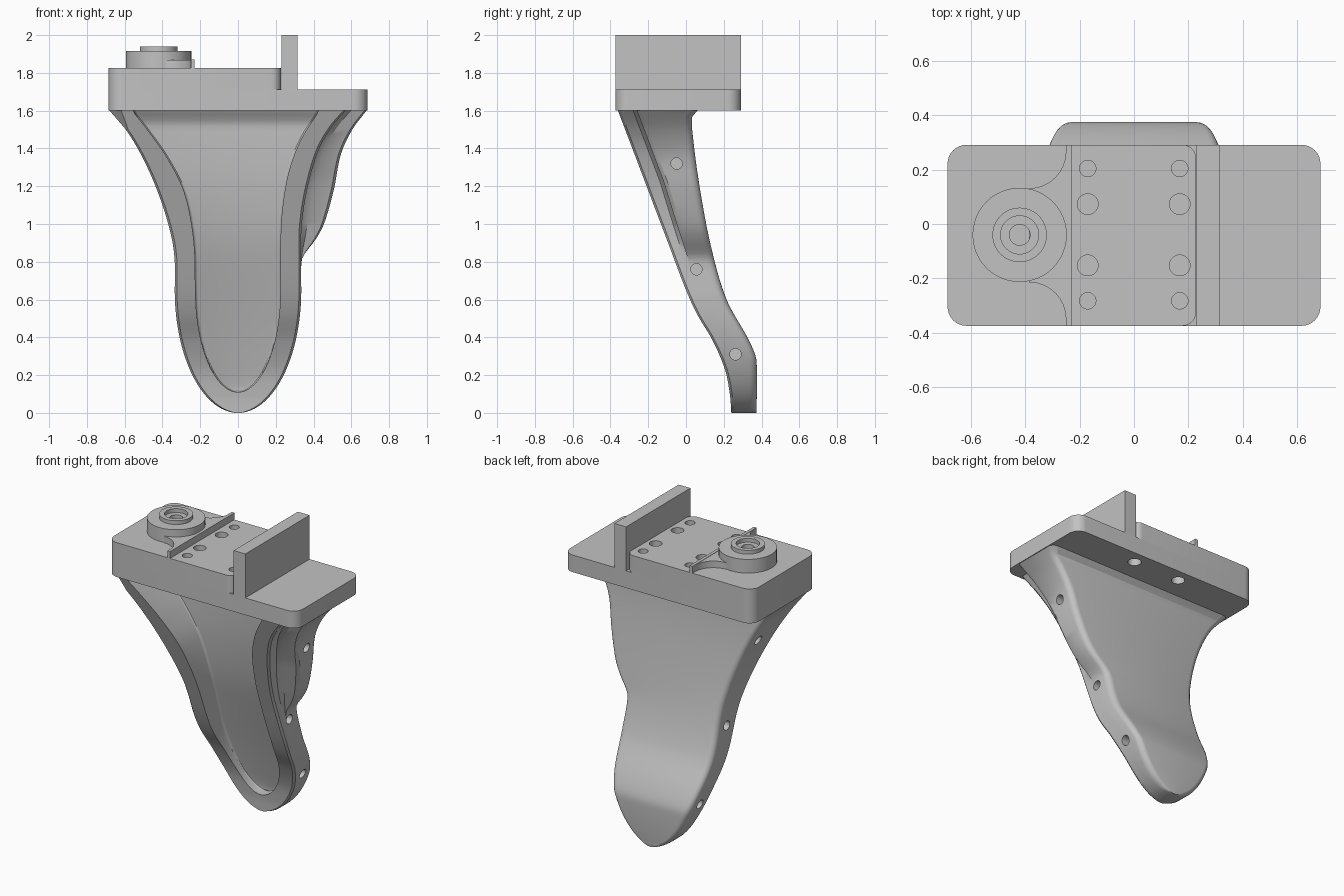
import bpy, bmesh, math
from mathutils import Matrix, Vector

if "Cube" in bpy.data.objects:
    bpy.data.objects.remove(bpy.data.objects["Cube"], do_unlink=True)

grey = bpy.data.materials.new("plain grey")
grey.use_nodes = True
grey.diffuse_color = (0.54, 0.54, 0.54, 1)
grey.node_tree.nodes["Principled BSDF"].inputs["Base Color"].default_value = (0.54, 0.54, 0.54, 1)


def make(name, bm):
    bmesh.ops.remove_doubles(bm, verts=bm.verts, dist=1e-5)
    bmesh.ops.recalc_face_normals(bm, faces=bm.faces)
    mesh = bpy.data.meshes.new(name)
    bm.to_mesh(mesh)
    bm.free()
    mesh.materials.append(grey)
    ob = bpy.data.objects.new(name, mesh)
    bpy.context.scene.collection.objects.link(ob)
    return ob


def activate(ob):
    bpy.ops.object.select_all(action='DESELECT')
    ob.select_set(True)
    bpy.context.view_layer.objects.active = ob


def smooth(ob):
    activate(ob)
    bpy.ops.object.shade_smooth_by_angle(angle=math.radians(32))


def cut(ob, cutter):
    activate(ob)
    mod = ob.modifiers.new("cut", 'BOOLEAN')
    mod.operation = 'DIFFERENCE'
    mod.solver = 'EXACT'
    mod.object = cutter
    bpy.ops.object.modifier_apply(modifier=mod.name)
    bpy.data.objects.remove(cutter, do_unlink=True)


def loft(name, rings):
    bm = bmesh.new()
    rows = [[bm.verts.new(p) for p in ring] for ring in rings]
    n = len(rows[0])
    for a, b in zip(rows, rows[1:]):
        for i in range(n):
            j = (i + 1) % n
            bm.faces.new((a[i], a[j], b[j], b[i]))
    bm.faces.new(rows[0][::-1])
    bm.faces.new(rows[-1])
    return make(name, bm)


def prism(name, pts, z0, z1):
    return loft(name, [[(x, y, z) for x, y in pts] for z in (z0, z1)])


def arc(cx, cy, r, a0, a1, n=8):
    return [(cx + r * math.cos(math.radians(a0 + (a1 - a0) * i / n)),
             cy + r * math.sin(math.radians(a0 + (a1 - a0) * i / n))) for i in range(n + 1)]


def rounded(x0, x1, y0, y1, rl, rr):
    return (arc(x0 + rl, y0 + rl, rl, 180, 270) + arc(x1 - rr, y0 + rr, rr, 270, 360)
            + arc(x1 - rr, y1 - rr, rr, 0, 90) + arc(x0 + rl, y1 - rl, rl, 90, 180))


def cylinders(name, items):
    # each item: centre, radius, length, axis
    bm = bmesh.new()
    for centre, r, length, axis in items:
        m = Matrix.Translation(centre)
        if axis == 'X':
            m = m @ Matrix.Rotation(math.pi / 2, 4, 'Y')
        bmesh.ops.create_cone(bm, cap_ends=True, segments=32, radius1=r, radius2=r,
                              depth=length, matrix=m)
    return make(name, bm)


def curve(table, z):
    # smooth interpolation of (z, value) pairs
    k = len(table) - 1
    z = min(max(z, table[0][0]), table[k][0])
    i = next(i for i in range(k) if z <= table[i + 1][0])

    def slope(j):
        a, b = table[max(j - 1, 0)], table[min(j + 1, k)]
        return (b[1] - a[1]) / (b[0] - a[0])
    (z0, v0), (z1, v1) = table[i], table[i + 1]
    h = z1 - z0
    t = (z - z0) / h
    return ((2 * t**3 - 3 * t**2 + 1) * v0 + (t**3 - 2 * t**2 + t) * h * slope(i)
            + (3 * t**2 - 2 * t**3) * v1 + (t**3 - t**2) * h * slope(i + 1))


# Support leg profiles against height
FRONT = [(0, .24), (.1, .232), (.23, .206), (.385, .14), (.52, .06), (.65, 0), (.9, -.095), (1.6, -.36)]
BACK = [(0, .374), (.27, .374), (.32, .362), (.4, .325), (.6, .215), (.87, .135), (1.18, .075),
        (1.45, .038), (1.57, .033), (1.6, .06)]
FLOOR = [(.1, .3), (.3, .235), (.75, .1), (.95, .047), (1.2, .002), (1.5, -.035), (1.54, -.042), (1.6, -.095)]
LEFT = [(.65, .335), (.8, .335), (.92, .35), (1.1, .4), (1.3, .48), (1.48, .58), (1.6, .68)]
RIGHT = [(.65, .335), (.83, .334), (1, .338), (1.2, .37), (1.4, .43), (1.52, .5), (1.6, .57)]
BULGE = [(.78, .335), (.82, .34), (.86, .366), (.92, .412), (1, .455), (1.18, .507), (1.37, .545),
         (1.5, .605), (1.6, .68)]
POCKET_L = [(.65, .225), (.92, .235), (1.17, .285), (1.35, .375), (1.5, .48), (1.6, .56)]
POCKET_R = [(.65, .225), (.9, .225), (1.08, .235), (1.28, .27), (1.45, .335), (1.6, .43)]


def half_width(table, z, low):
    if z >= .65:
        return curve(table, z)
    return table[0][1] * math.sqrt(max(1 - ((.65 - z) / (.65 - low))**2, .003))


def bulge_width(z):
    return curve(BULGE, z) if z > .78 else half_width(RIGHT, z, 0)


def leg_ring(z):
    f, b = curve(FRONT, z), curve(BACK, z)
    left, right = half_width(LEFT, z, 0), half_width(RIGHT, z, 0)
    bulge = max(bulge_width(z), right)
    out = bulge - right
    step = f + min(.1, (b - f) * .35)
    r = min(.04, left * .4)
    c = min(.012, left * .2)
    # the left front edge narrows into the rounded plate corner
    cl = c + .05 * max(0, (z - 1.5) / .1)
    pts = [(-left, f + cl), (cl - left, f), (right - c, f), (right, f + c), (right, step - .02),
           (right + .25 * out, step), (bulge - .1 * out, step), (bulge, step + .02)]
    pts += arc(bulge - r, b - r, r, 0, 90, 5) + arc(r - left, b - r, r, 90, 180, 5)
    return [(x, y, z) for x, y in pts]


def pocket_ring(z):
    floor = curve(FLOOR, z)
    f = curve(FRONT, z) - .1
    left, right = half_width(POCKET_L, z, .11), half_width(POCKET_R, z, .11)
    r = min(.015, left * .4)
    pts = [(-left, f), (right, f)] + arc(right - r, floor - r, r, 0, 90, 3)
    pts += arc(r - left, floor - r, r, 90, 180, 3)
    return [(x, y, z) for x, y in pts]


N = 72
leg = loft("support_leg", [leg_ring(1.6 * (i / N)**1.5) for i in range(N + 1)])
pocket = loft("pocket_cutter", [pocket_ring(.11 + 1.5 * (i / N)**1.5) for i in range(N + 1)])
cut(leg, pocket)

# Side screw holes on both edges of the leg
screws = []
for y, z in ((-.05, 1.32), (.055, .76), (.262, .31)):
    screws.append((Vector((bulge_width(z), y, z)), .03, .16, 'X'))
    screws.append((Vector((-half_width(LEFT, z, 0), y, z)), .03, .16, 'X'))
cut(leg, cylinders("screw_cutter", screws))
smooth(leg)

# Two-level mounting plate with through holes, blind holes and counterbores below
Y0, Y1 = -.374, .291
base = prism("base_plate", rounded(-.685, .685, Y0, Y1, .07, .07), 1.6, 1.712)
deck = prism("raised_deck", rounded(-.685, .228, Y0, Y1, .07, .05), 1.712, 1.825)
for plate in (base, deck):
    holes = []
    for x in (-.17, .168):
        for y in (-.282, .204):
            holes.append((Vector((x, y, 1.75)), .03, .22, 'Z'))
            holes.append((Vector((x, y, 1.6)), .04, .1, 'Z'))
        for y in (-.152, .073):
            holes.append((Vector((x, y, 1.79)), .038, .2, 'Z'))
    cut(plate, cylinders("hole_cutter", holes))
    smooth(plate)

# Upright fence and thin rib across the deck
for name, x0, x1, z0, z1 in (("upright_fence", .23, .315, 1.712, 2),
                             ("thin_rib", -.25, -.23, 1.825, 1.87)):
    prism(name, [(x0, Y0), (x1, Y0), (x1, Y1), (x0, Y1)], z0, z1)

# Web blending the boss into the rib
web = prism("boss_web", arc(-.385, .266, .135, 270, 360) + arc(-.385, -.349, .135, 0, 90),
            1.825, 1.868)
smooth(web)

# Round boss with a stepped socket
profile = [(0, 1.86), (.038, 1.86), (.038, 1.915), (.07, 1.915), (.07, 1.94), (.1, 1.94),
           (.1, 1.915), (.173, 1.915), (.173, 1.825), (0, 1.825)]
bm = bmesh.new()
verts = [bm.verts.new((r, 0, z)) for r, z in profile]
edges = [bm.edges.new(pair) for pair in zip(verts, verts[1:])]
bmesh.ops.spin(bm, geom=verts + edges, cent=(0, 0, 0), axis=(0, 0, 1), angle=math.tau, steps=48)
boss = make("round_boss", bm)
boss.location = (-.42, -.04, 0)
smooth(boss)
